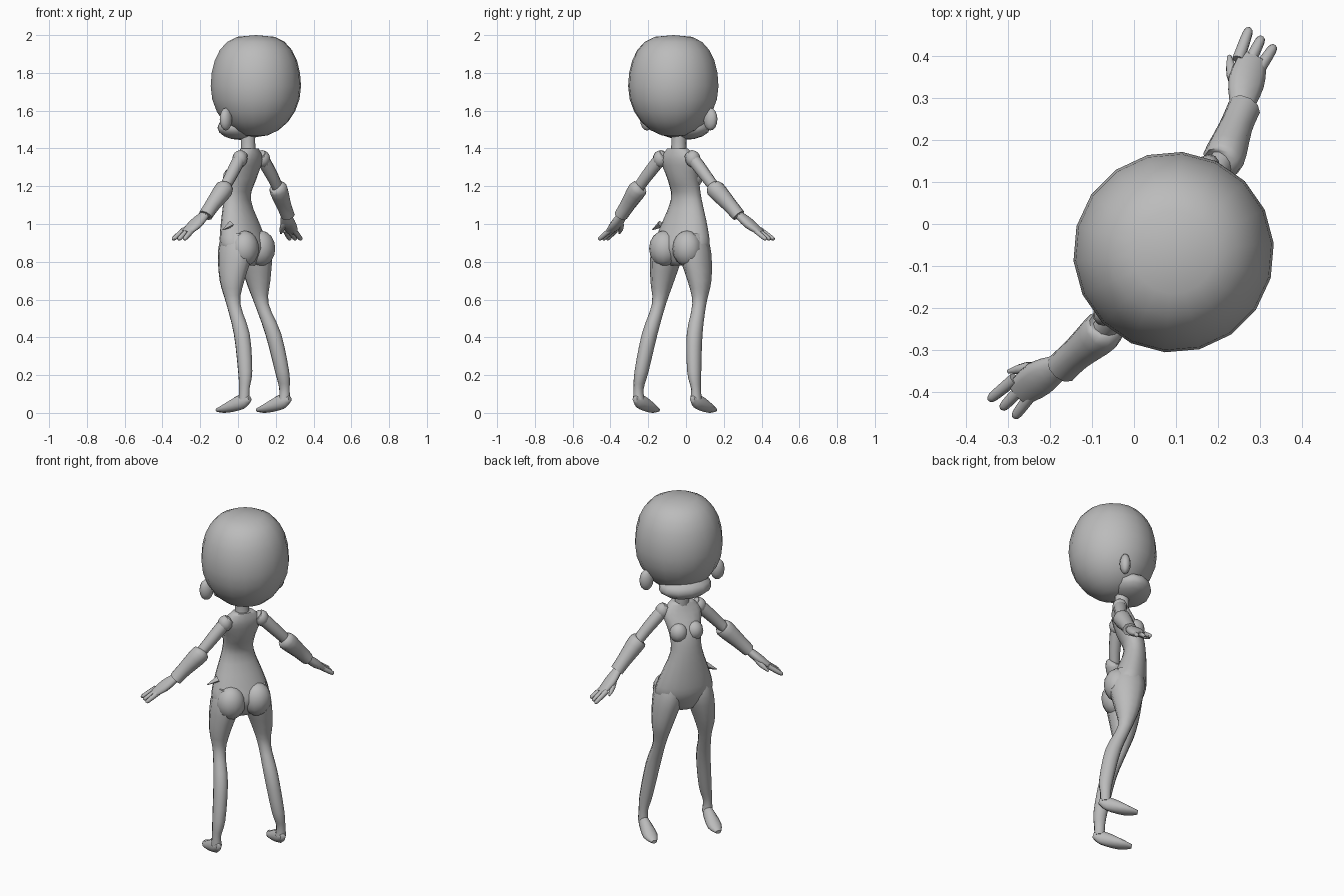
import bpy, bmesh, math
from mathutils import Vector, Matrix

if "Cube" in bpy.data.objects:
    bpy.data.objects.remove(bpy.data.objects["Cube"])

COLOUR = (0.5, 0.5, 0.5, 1)
grey = bpy.data.materials.new("plain grey")
grey.use_nodes = True
grey.diffuse_color = COLOUR
grey.node_tree.nodes["Principled BSDF"].inputs["Base Color"].default_value = COLOUR

# The figure is modelled symmetrically, then turned on its stand
PLACE = Matrix.Translation((.07, -.05, 0)) @ Matrix.Rotation(math.radians(-125), 4, 'Z')
SIDEWAYS, DEPTH, UP = Matrix.Identity(3)


def finish(name, bm):
    """Place a mesh, colour it and shade it smooth."""
    bmesh.ops.recalc_face_normals(bm, faces=bm.faces)
    bm.transform(PLACE)
    mesh = bpy.data.meshes.new(name)
    bm.to_mesh(mesh)
    bm.free()
    mesh.materials.append(grey)
    mesh.shade_smooth()
    mesh.set_sharp_from_angle(angle=math.radians(60))
    bpy.context.collection.objects.link(bpy.data.objects.new(name, mesh))


def smooth_rows(rows, steps=3):
    """Pass a smooth spline through a few rows of values."""
    rows = [Vector(row) for row in rows]
    padded = [rows[0], *rows, rows[-1]]
    result = []
    for before, start, end, after in zip(padded, padded[1:], padded[2:], padded[3:]):
        for step in range(steps):
            t = step / steps
            bend_in, bend_out = (end - before) / 2, (after - start) / 2
            change = end - start
            result.append(start + t * bend_in
                          + t * t * (3 * change - 2 * bend_in - bend_out)
                          + t ** 3 * (bend_in + bend_out - 2 * change))
    return result + [rows[-1]]


def loft(name, rows, sides=10, level=False, across=DEPTH):
    """Skin elliptical rings; each row is x, y, z, half width, half depth."""
    bm = bmesh.new()
    rows = smooth_rows(rows)
    points = [Vector(row[:3]) for row in rows]
    rings = []
    for i, (point, row) in enumerate(zip(points, rows)):
        ahead = points[min(i + 1, len(points) - 1)]
        behind = points[max(i - 1, 0)]
        along = UP if level else (ahead - behind).normalized()
        wide = across.cross(along).normalized()
        deep = along.cross(wide)
        angles = [math.tau * k / sides for k in range(sides)]
        rings.append([bm.verts.new(point + wide * row[3] * math.cos(a)
                                   + deep * row[4] * math.sin(a)) for a in angles])
    for low, high in zip(rings, rings[1:]):
        for k in range(sides):
            bm.faces.new((low[k - 1], low[k], high[k], high[k - 1]))
    bm.faces.new(rings[0])
    bm.faces.new(rings[-1])
    finish(name, bm)


def ball(name, centre, size, segments=12, fullness=1):
    """Ellipsoid; a fullness below one makes its upper half squarer."""
    bm = bmesh.new()
    bmesh.ops.create_uvsphere(bm, u_segments=segments, v_segments=segments * 2 // 3, radius=1)
    for vert in bm.verts:
        spread = vert.co.xy.length
        if vert.co.z > 0 and spread > .01:
            vert.co.xy *= spread ** (fullness - 1)
    bm.transform(Matrix.LocRotScale(Vector(centre), None, Vector(size)))
    finish(name, bm)


# Head with a broad jaw, and the neck
ball("head", (0, .03, 1.73), (.24, .24, .27), segments=18, fullness=.65)
ball("jaw", (0, -.07, 1.51), (.15, .11, .065))
loft("neck", [(0, -.01, 1.34, .05, .04), (0, -.02, 1.4, .04, .04), (0, -.02, 1.5, .04, .04)])

# Torso from shoulders to crotch
loft("torso", [(0, -.01, 1.4, .06, .04), (0, -.02, 1.34, .11, .055), (0, -.06, 1.24, .09, .07),
               (0, -.09, 1.13, .09, .06), (0, -.065, .97, .145, .09),
               (0, -.045, .87, .16, .1), (0, -.045, .78, .07, .05)], sides=16, level=True)
loft("hip_tab", [(.13, -.04, 1, .02, .02), (.19, -.05, .97, .003, .003)], sides=4)

for side, sign in (("left", 1), ("right", -1)):

    def side_ball(part, centre, size):
        x, y, z = centre
        ball(f"{side}_{part}", (sign * x, y, z), size)

    def side_loft(part, rows, **options):
        loft(f"{side}_{part}", [(sign * x, *rest) for x, *rest in rows], **options)

    # Rounded body details
    side_ball("ear", (.205, -.02, 1.555), (.04, .03, .06))
    side_ball("bust", (.045, -.09, 1.245), (.05, .05, .055))
    side_ball("buttock", (.075, .01, .87), (.08, .075, .095))
    side_ball("shoulder", (.105, 0, 1.345), (.04, .04, .045))

    # Leg from hip through knee and calf to ankle
    side_loft("leg", [(.08, -.045, .95, .06, .08), (.09, -.04, .85, .08, .1),
                      (.12, -.04, .7, .06, .07), (.13, -.025, .58, .036, .04),
                      (.145, .04, .42, .04, .045), (.17, .08, .22, .036, .04),
                      (.185, .085, .13, .025, .03), (.185, .085, .07, .03, .03)], level=True)

    # Shoe with a raised heel
    side_loft("shoe", [(.185, .12, .075, .015, .015), (.185, .07, .06, .04, .03),
                       (.185, -.03, .025, .025, .04), (.185, -.09, .015, .01, .015)],
              across=SIDEWAYS)

    # Arm, glove cuff and palm
    side_loft("arm", [(.08, 0, 1.37, .03, .03), (.13, 0, 1.32, .035, .035),
                      (.24, 0, 1.2, .03, .03), (.38, -.03, 1.04, .025, .025)])
    side_loft("cuff", [(.235, 0, 1.2, .03, .03), (.25, 0, 1.185, .05, .05),
                       (.33, -.02, 1.1, .04, .04), (.38, -.03, 1.045, .035, .04)])
    side_loft("palm", [(.365, -.03, 1.06, .02, .025), (.43, -.06, 1, .025, .045),
                       (.49, -.08, .955, .012, .035)])

    # Fingers fan out from the knuckles, with the thumb in front
    for finger, fan in (("index", -1), ("middle", 0), ("little", 1)):
        knuckle, tip = -.08 + .027 * fan, -.09 + .035 * fan
        side_loft(f"{finger}_finger", [(.465, knuckle, .97, .015, .015),
                                       (.53, tip, .925, .012, .012),
                                       (.54, tip, .917, .005, .005)], sides=8)
    side_loft("thumb", [(.4, -.05, 1.02, .015, .02), (.43, -.1, .98, .015, .015),
                        (.46, -.13, .95, .005, .005)], sides=8)
